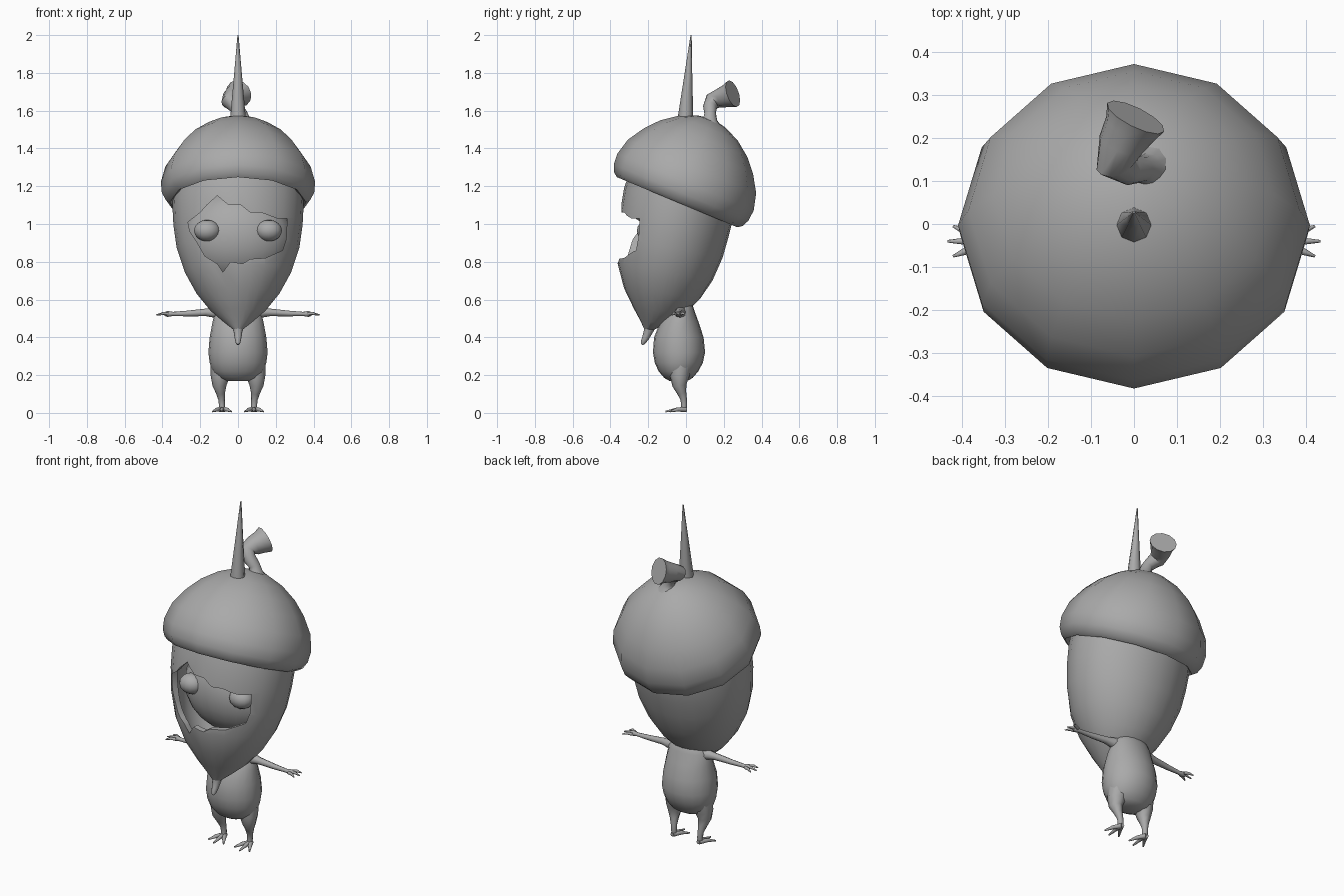
import bpy, bmesh, math
from mathutils import Vector as V

if "Cube" in bpy.data.objects:
    bpy.data.objects.remove(bpy.data.objects["Cube"])

grey = bpy.data.materials.new("matte_grey")
grey.diffuse_color = (0.4, 0.4, 0.4, 1)
grey.use_nodes = True
grey.node_tree.nodes["Principled BSDF"].inputs["Base Color"].default_value = grey.diffuse_color
X, Y, Z = V((1, 0, 0)), V((0, 1, 0)), V((0, 0, 1))


def finish(name, bm, angle=50):
    """Turn a bmesh into a named, shaded object."""
    bmesh.ops.recalc_face_normals(bm, faces=bm.faces)
    me = bpy.data.meshes.new(name)
    bm.to_mesh(me)
    bm.free()
    me.materials.append(grey)
    ob = bpy.data.objects.new(name, me)
    bpy.context.collection.objects.link(ob)
    shade(ob, angle)
    return ob


def shade(ob, angle):
    bpy.ops.object.select_all(action='DESELECT')
    ob.select_set(True)
    bpy.context.view_layer.objects.active = ob
    bpy.ops.object.shade_smooth_by_angle(angle=math.radians(angle))


def loft(bm, rings, n):
    """Skin rings given as (centre, half axis u, half axis v), capping both ends."""
    prev = None
    for c, u, v in rings:
        ring = [bm.verts.new(c + u * math.cos(a) + v * math.sin(a))
                for a in (2 * math.pi * i / n for i in range(n))]
        if prev:
            for i in range(n):
                j = (i + 1) % n
                bm.faces.new((prev[i], prev[j], ring[j], ring[i]))
        else:
            bm.faces.new(ring[::-1])
        prev = ring
    bm.faces.new(prev)


def tube(bm, pts, n=8):
    """Tapered tube along points (x, y, z, radius)."""
    p = [V(q[:3]) for q in pts]
    rings, u = [], None
    for i, q in enumerate(pts):
        t = (p[min(i + 1, len(p) - 1)] - p[max(i - 1, 0)]).normalized()
        ref = u if u else (Y if abs(t.y) < 0.8 else X)
        u = (ref - t * ref.dot(t)).normalized()
        rings.append((p[i], u * q[3], t.cross(u) * q[3]))
    loft(bm, rings, n)


def ellipsoid(name, c, r, seg=24):
    bm = bmesh.new()
    bmesh.ops.create_uvsphere(bm, u_segments=seg, v_segments=seg // 2, radius=1)
    for v in bm.verts:
        v.co = V((v.co.x * r[0], v.co.y * r[1], v.co.z * r[2])) + V(c)
    return finish(name, bm)


# Acorn cap: tilted dome with a rolled rim
tilt = math.radians(22.6)
fwd = V((0, math.cos(tilt), -math.sin(tilt)))
axis = V((0, math.sin(tilt), math.cos(tilt)))
base = V((0, -0.045, 1.12))
bm = bmesh.new()
loft(bm, [(base + axis * h, X * r * 1.045, fwd * r) for r, h in (
    (0.315, 0.02), (0.345, -0.005), (0.368, 0.012), (0.386, 0.05), (0.391, 0.11),
    (0.368, 0.2), (0.312, 0.29), (0.25, 0.36), (0.17, 0.42), (0.08, 0.46), (0.004, 0.472))], 12)
finish("acorn_cap", bm)

# Nut shell: rings as (front y, front z, back y, back z, half width)
shape = [(-0.30, 1.27, 0.245, 1.04, 0.345), (-0.328, 1.19, 0.24, 0.99, 0.347),
         (-0.348, 1.07, 0.222, 0.92, 0.342), (-0.361, 0.93, 0.193, 0.82, 0.325),
         (-0.362, 0.79, 0.14, 0.70, 0.282), (-0.328, 0.66, 0.075, 0.605, 0.22),
         (-0.275, 0.55, 0.0, 0.53, 0.145), (-0.24, 0.485, -0.1, 0.475, 0.075),
         (-0.222, 0.445, -0.17, 0.44, 0.027)]
outer = []
for fy, fz, by, bz, w in shape:
    f, b = V((0, fy, fz)), V((0, by, bz))
    outer.append(((f + b) / 2, X * w, (b - f) / 2))
wall = 0.035
inner = [(c, u * (1 - wall / u.length), v * (1 - wall / v.length)) for c, u, v in outer[:7]]
bm = bmesh.new()
loft(bm, inner[::-1] + outer, 24)
nut = finish("nut_shell", bm)

# Jagged break in the front of the shell
edge = [(-.265, 1.01), (-.2, 1.06), (-.165, 1.10), (-.11, 1.15), (-.05, 1.10), (.015, 1.10),
        (.065, 1.06), (.125, 1.06), (.205, 1.03), (.26, 1.03), (.255, .92), (.235, .86),
        (.145, .82), (.065, .815), (.025, .79), (-.04, .8), (-.08, .745), (-.11, .79),
        (-.175, .83), (-.215, .9), (-.255, .96)]
bm = bmesh.new()
near = [bm.verts.new((x, -0.6, z)) for x, z in edge]
far = [bm.verts.new((x, -0.1, z)) for x, z in edge]
bm.faces.new(near)
bm.faces.new(far[::-1])
for i in range(len(edge)):
    j = (i + 1) % len(edge)
    bm.faces.new((near[i], near[j], far[j], far[i]))
cutter = finish("hole_cutter", bm)
cut = nut.modifiers.new("hole", 'BOOLEAN')
cut.operation, cut.solver, cut.object = 'DIFFERENCE', 'EXACT', cutter
bpy.context.view_layer.objects.active = nut
bpy.ops.object.modifier_apply(modifier="hole")
bpy.data.objects.remove(cutter)
shade(nut, 40)

# Pointed tip under the nut
bm = bmesh.new()
tube(bm, [(0, -0.19, 0.47, 0.035), (0, -0.2, 0.43, 0.024), (0, -0.215, 0.395, 0.018),
          (0, -0.228, 0.372, 0.013), (0, -0.234, 0.362, 0.006)], 10)
finish("nut_tip", bm)

# Face and eyes inside the hole
ellipsoid("face", (0, -0.05, 0.93), (0.285, 0.195, 0.25))
for s, side in ((-1, "left"), (1, "right")):
    ellipsoid("eye_" + side, (s * 0.163, -0.2, 0.965), (0.07, 0.06, 0.057), 16)

# Spike on top
bm = bmesh.new()
loft(bm, [(V((0, y, z)), X * r, Y * r) for y, z, r in
          ((-0.003, 1.55, 0.041), (-0.002, 1.575, 0.04), (0.013, 1.8, 0.02), (0.027, 2.0, 0.003))], 8)
finish("spike", bm)

# Bent stalk with a wide cut end
bm = bmesh.new()
tube(bm, [(0.03, 0.125, 1.52, 0.065), (0.028, 0.127, 1.55, 0.038), (0.018, 0.128, 1.585, 0.031),
          (-0.012, 0.126, 1.62, 0.036), (-0.043, 0.14, 1.65, 0.046),
          (-0.03, 0.185, 1.668, 0.054), (-0.01, 0.22, 1.68, 0.062), (0.004, 0.248, 1.69, 0.074)], 12)
finish("stalk", bm)

# Torso
bm = bmesh.new()
loft(bm, [(V((0, y, z)), X * w, Y * d) for z, y, w, d in (
    (.168, -.04, .06, .045), (.185, -.04, .105, .075), (.22, -.04, .135, .105), (.265, -.038, .15, .127),
    (.32, -.037, .157, .138), (.4, -.038, .15, .131), (.48, -.035, .135, .102),
    (.54, -.025, .12, .07), (.575, -.012, .09, .045), (.595, -.005, .05, .02))], 20)
finish("torso", bm)

# Limbs, mirrored left and right
for s, side in ((-1, "left"), (1, "right")):
    def limb(name, *paths):
        bm = bmesh.new()
        for path in paths:
            tube(bm, [(s * x, y, z, r) for x, y, z, r in path])
        finish(name + "_" + side, bm)

    limb("arm", [(.07, -.03, .53, .04), (.125, -.032, .532, .028), (.17, -.035, .532, .02),
                 (.27, -.038, .526, .015), (.345, -.04, .524, .011), (.375, -.04, .524, .016),
                 (.39, -.04, .523, .009)])
    limb("fingers", *[[(.37, -.04 + d * .4, .524, .009), (.395, -.04 + d * .7, .527, .008),
                       (tip, -.04 + d, .518, .003)]
                      for d, tip in ((-.035, .42), (0, .433), (.035, .42))])
    limb("leg", [(.085, -.03, .25, .06), (.095, -.034, .19, .05), (.098, -.035, .145, .037),
                 (.092, -.022, .105, .024), (.087, -.012, .07, .017),
                 (.085, -.01, .04, .016), (.085, -.012, .014, .014)])
    limb("toes", *[[(.085, 0, .018, .014), (.085 + d * .5, -.045, .018, .011),
                    (.085 + d, tip, .007, .004)]
                   for d, tip in ((-.05, -.085), (0, -.108), (.05, -.085))])
